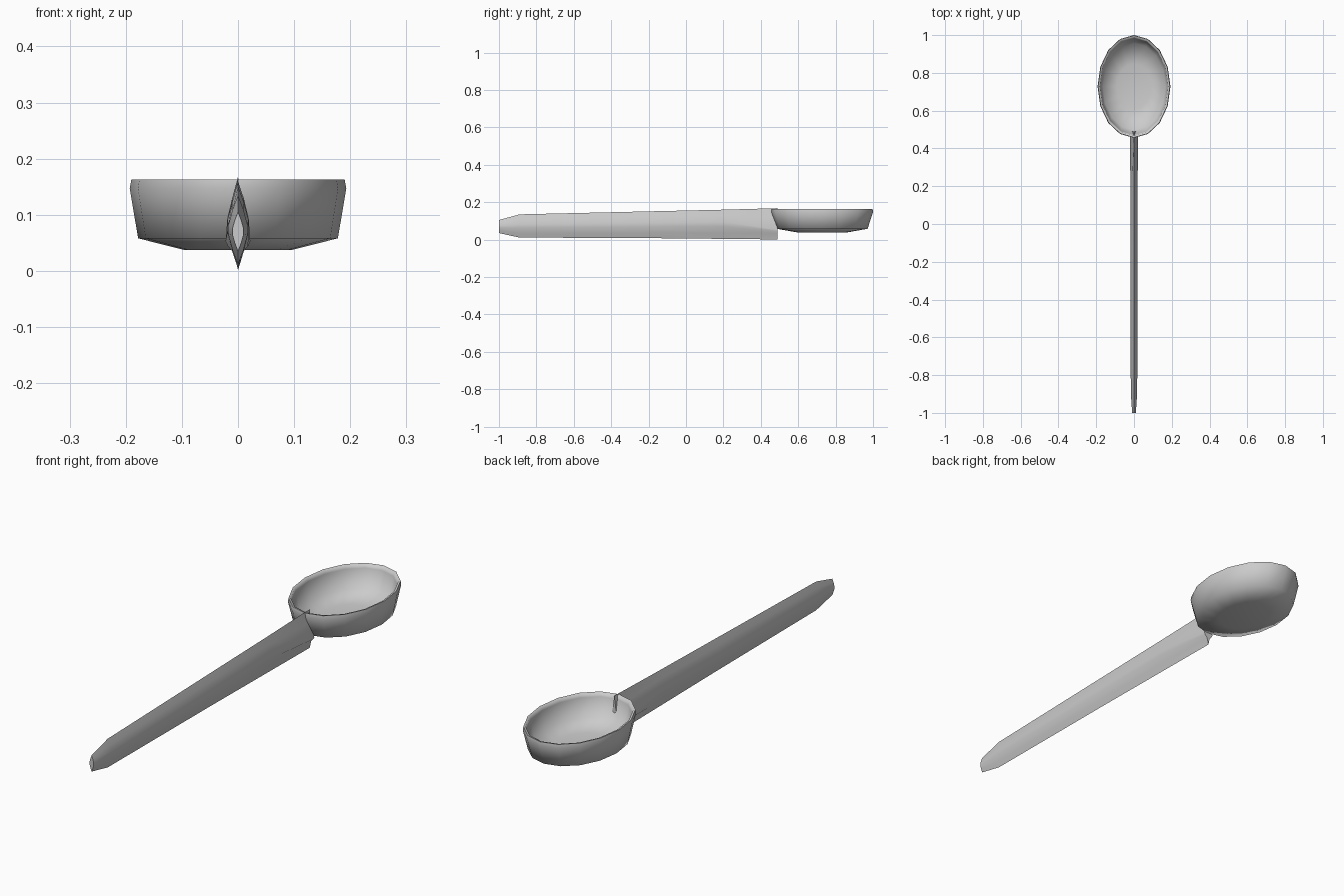
import bpy, bmesh, math

cube = bpy.data.objects.get("Cube")
if cube:
    bpy.data.objects.remove(cube)

metal = bpy.data.materials.new("grey_metal")
metal.use_nodes = True
grey = (0.6, 0.6, 0.6, 1)
metal.diffuse_color = grey
metal.node_tree.nodes["Principled BSDF"].inputs["Base Color"].default_value = grey


def loft(name, rings, angle):
    """Skin a list of equal closed rings and cap both ends."""
    bm = bmesh.new()
    loops = [[bm.verts.new(p) for p in ring] for ring in rings]
    n = len(loops[0])
    for a, b in zip(loops, loops[1:]):
        for i in range(n):
            j = (i + 1) % n
            bm.faces.new((a[i], a[j], b[j], b[i]))
    bm.faces.new(loops[0])
    bm.faces.new(loops[-1])
    bmesh.ops.recalc_face_normals(bm, faces=bm.faces)
    mesh = bpy.data.meshes.new(name)
    bm.to_mesh(mesh)
    bm.free()
    mesh.materials.append(metal)
    obj = bpy.data.objects.new(name, mesh)
    bpy.context.collection.objects.link(obj)
    bpy.ops.object.select_all(action='DESELECT')
    obj.select_set(True)
    bpy.context.view_layer.objects.active = obj
    bpy.ops.object.shade_smooth_by_angle(angle=math.radians(angle))
    return obj


# Bowl: oval rings running from the outer base, over the rim, to the inner floor
def oval(rx, ry, z, sides=16):
    turn = [2 * math.pi * i / sides for i in range(sides)]
    return [(rx * math.cos(t), 0.728 + ry * math.sin(t), z) for t in turn]


bowl_profile = [(0.095, 0.125, 0.037), (0.178, 0.243, 0.058),
                (0.193, 0.272, 0.147), (0.190, 0.270, 0.163),
                (0.181, 0.260, 0.161), (0.178, 0.256, 0.147),
                (0.166, 0.230, 0.068), (0.090, 0.120, 0.048)]
loft("bowl", [oval(*p) for p in bowl_profile], 80)


# Handle: upright lens sections, sharp above and below
def lens(y, low, high, width):
    mid, half = (low + high) / 2, (high - low) / 2
    side = [(0.55, 0.6), (1, 0.15), (1, -0.15), (0.55, -0.6)]
    right = [(width * x, y, mid + half * z) for x, z in side]
    left = [(-x, y, z) for x, y, z in reversed(right)]
    return [(0, y, high)] + right + [(0, y, low)] + left


# The last section is a thin fin that flares low, under the bowl
fin = [(0.007, 0.49, 0.115), (0.022, 0.49, 0.053),
       (0.018, 0.49, 0.044), (0.007, 0.49, 0.032)]
fin_end = ([(0, 0.49, 0.168)] + fin + [(0, 0.49, 0.001)]
           + [(-x, y, z) for x, y, z in reversed(fin)])

sections = [lens(-1, 0.035, 0.105, 0.010), lens(-0.89, 0.011, 0.135, 0.017),
            lens(-0.2, 0.008, 0.151, 0.019), lens(0.2, 0.004, 0.160, 0.019),
            fin_end]
loft("handle", sections, 60)
